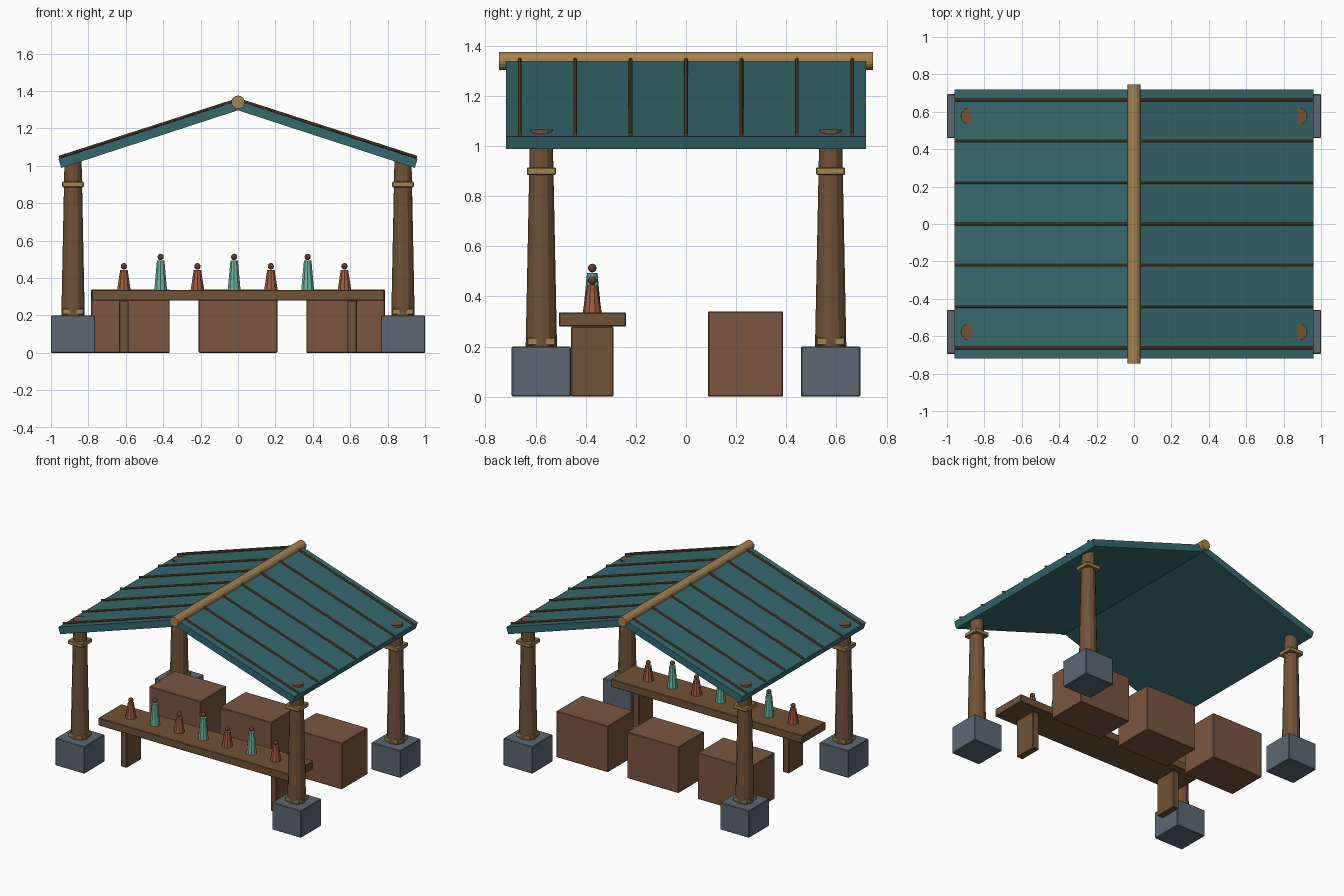
import bpy, bmesh, math
from mathutils import Vector

if "Cube" in bpy.data.objects:
    bpy.data.objects.remove(bpy.data.objects["Cube"])


def mat(name, rgb):
    m = bpy.data.materials.new(name)
    m.diffuse_color = (*rgb, 1)
    m.use_nodes = True
    m.node_tree.nodes["Principled BSDF"].inputs["Base Color"].default_value = m.diffuse_color
    return m


TEAL = mat("teal_cloth", (0.037, 0.14, 0.156))
WOOD = mat("wood", (0.165, 0.085, 0.038))
CRATE = mat("crate_wood", (0.2, 0.092, 0.052))
GOLD = mat("gold_wood", (0.37, 0.23, 0.08))
STONE = mat("stone", (0.11, 0.14, 0.175))
RED = mat("terracotta", (0.35, 0.105, 0.048))
GREEN = mat("green_glass", (0.156, 0.456, 0.352))
DARK = mat("stopper_wood", (0.114, 0.05, 0.027))


def finish(bm, name, m, bevel=0.0, smooth=False):
    bmesh.ops.recalc_face_normals(bm, faces=bm.faces)
    me = bpy.data.meshes.new(name)
    bm.to_mesh(me)
    bm.free()
    for p in me.polygons:
        p.use_smooth = smooth
    ob = bpy.data.objects.new(name, me)
    bpy.context.collection.objects.link(ob)
    me.materials.append(m)
    if bevel:
        b = ob.modifiers.new("bevel", 'BEVEL')
        b.width = bevel
        b.segments = 1
    return ob


def box(name, loc, size, m, bevel=0.004):
    bm = bmesh.new()
    bmesh.ops.create_cube(bm, size=1)
    for v in bm.verts:
        v.co = Vector(v.co[i] * size[i] for i in range(3))
    ob = finish(bm, name, m, bevel)
    ob.location = loc
    return ob


def rod(name, a, b, r1, r2, m, sides):
    a, b = Vector(a), Vector(b)
    bm = bmesh.new()
    bmesh.ops.create_cone(bm, cap_ends=True, segments=sides, radius1=r1,
                          radius2=r2, depth=(b - a).length)
    ob = finish(bm, name, m)
    ob.location = (a + b) / 2
    ob.rotation_euler = (b - a).to_track_quat('Z', 'Y').to_euler()
    return ob


# Four corner columns on stone blocks, with square collars
for sx, xn in ((-1, "left"), (1, "right")):
    for sy, yn in ((-1, "front"), (1, "back")):
        n = f"{yn}_{xn}"
        x, y = sx * 0.882, sy * 0.577
        box(n + "_stone_base", (x, y, 0.1), (0.236, 0.236, 0.2), STONE)
        rod(n + "_column", (x, y, 0.2), (x, y, 1.066), 0.0625, 0.045, WOOD, 12)
        box(n + "_lower_collar", (x, y, 0.22), (0.114, 0.114, 0.032), GOLD)
        box(n + "_upper_collar", (x, y, 0.9), (0.116, 0.116, 0.03), GOLD)

# Gabled roof as an extruded profile
profile = [(-0.96, 1.037), (0, 1.349), (0.96, 1.037),
           (0.945, 0.989), (0, 1.297), (-0.945, 0.989)]
bm = bmesh.new()
front = [bm.verts.new((x, -0.718, z)) for x, z in profile]
back = [bm.verts.new((x, 0.718, z)) for x, z in profile]
for i in range(6):
    j = (i + 1) % 6
    bm.faces.new((front[i], front[j], back[j], back[i]))
for ring in (front, back):
    bm.faces.new((ring[0], ring[1], ring[4], ring[5]))
    bm.faces.new((ring[1], ring[2], ring[3], ring[4]))
finish(bm, "roof", TEAL)

# Ridge pole and roof battens
ridge = rod("ridge_pole", (0, -0.745, 1.34), (0, 0.745, 1.34), 0.036, 0.036, GOLD, 16)
for s, xn in ((-1, "left"), (1, "right")):
    for i in range(7):
        y = (i - 3) * 0.221
        rod(f"{xn}_batten_{i + 1}", (0, y, 1.355), (s * 0.957, y, 1.046),
            0.0075, 0.0075, WOOD, 8)

# Counter
box("counter_top", (0, -0.373, 0.308), (1.565, 0.268, 0.057), WOOD)
for s, xn in ((-1, "left"), (1, "right")):
    box(xn + "_counter_leg", (s * 0.61, -0.374, 0.14), (0.05, 0.168, 0.28), WOOD)

# Crates at the back
for i in range(3):
    box(f"crate_{i + 1}", ((i - 1) * 0.575, 0.237, 0.17), (0.42, 0.3, 0.34), CRATE)

# Row of alternating bottles with round stoppers
for i in range(7):
    x, y = -0.61 + i * 0.1965, -0.374
    h, r, m = (0.105, 0.038, RED) if i % 2 == 0 else (0.155, 0.036, GREEN)
    rod(f"bottle_{i + 1}", (x, y, 0.336), (x, y, 0.338 + h), r, 0.021, m, 10)
    bm = bmesh.new()
    bmesh.ops.create_uvsphere(bm, u_segments=10, v_segments=6, radius=0.0175)
    finish(bm, f"stopper_{i + 1}", DARK, smooth=True).location = (x, y, 0.338 + h + 0.02)
